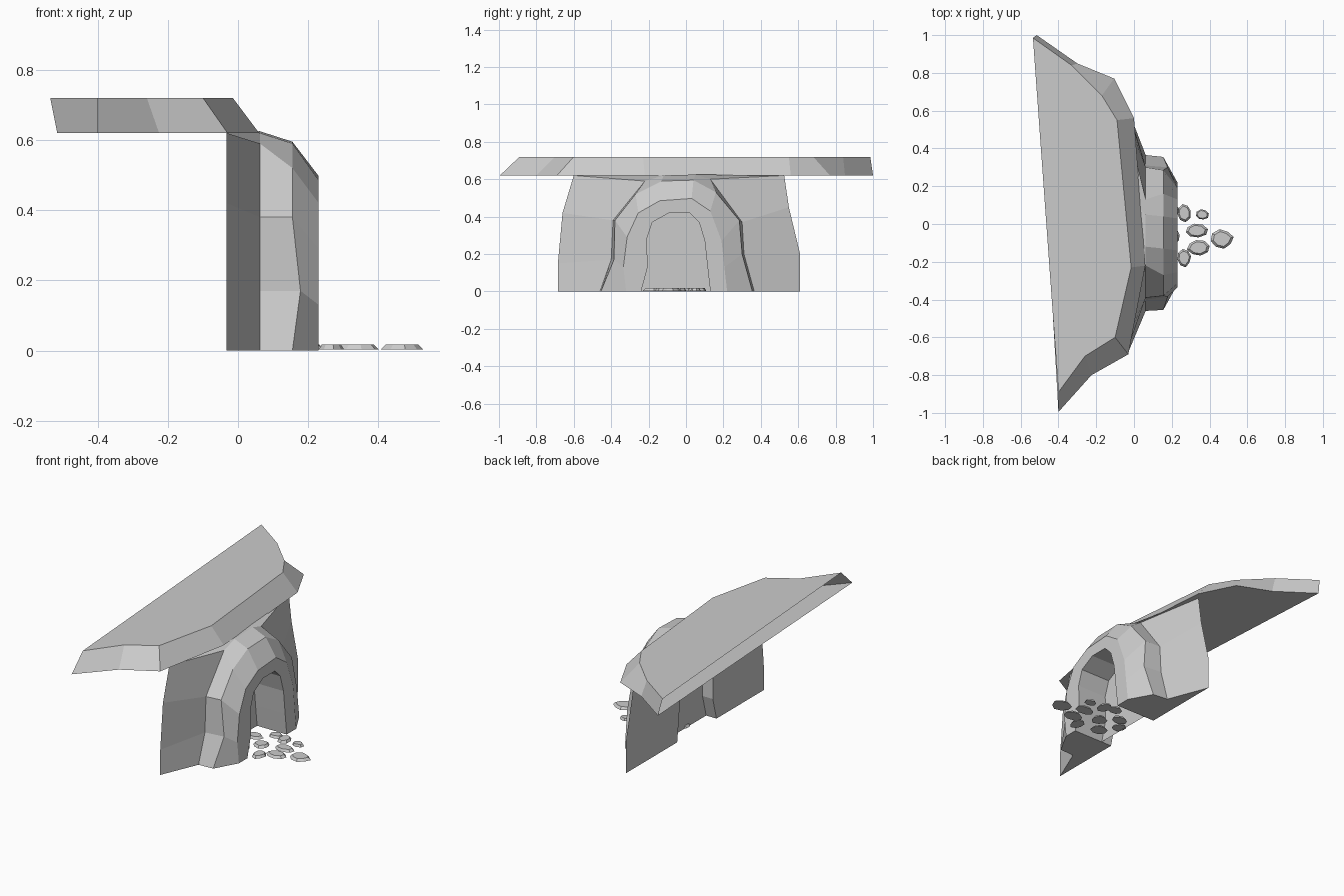
import bpy, bmesh, math, random

cube = bpy.data.objects.get("Cube")
if cube:
    bpy.data.objects.remove(cube, do_unlink=True)

stone = bpy.data.materials.new("pale grey stone")
stone.use_nodes = True
stone.diffuse_color = (0.6, 0.6, 0.6, 1)
stone.node_tree.nodes["Principled BSDF"].inputs["Base Color"].default_value = (0.6, 0.6, 0.6, 1)


def finish(name, bm):
    bmesh.ops.recalc_face_normals(bm, faces=bm.faces)
    mesh = bpy.data.meshes.new(name)
    bm.to_mesh(mesh)
    bm.free()
    mesh.materials.append(stone)
    obj = bpy.data.objects.new(name, mesh)
    bpy.context.collection.objects.link(obj)
    return obj


def add_ring(bm, points):
    return [bm.verts.new(p) for p in points]


def loft(bm, a, b, closed=False):
    n = len(a)
    for i in range(n if closed else n - 1):
        j = (i + 1) % n
        bm.faces.new((a[i], a[j], b[j], b[i]))


# Overhanging slab: sloped rim, open along its straight rear edge
lower = [(-.515, 1), (-.30, .85), (-.105, .77), (0, .56), (.06, -.22),
         (-.03, -.69), (-.225, -.80), (-.40, -.995)]
upper = [(-.535, .985), (-.33, .84), (-.17, .68), (-.09, .55), (-.015, -.23),
         (-.10, -.60), (-.26, -.70), (-.40, -.89)]
bm = bmesh.new()
low = add_ring(bm, [(x, y, .62) for x, y in lower])
top = add_ring(bm, [(x, y, .72) for x, y in upper])
loft(bm, low, top)
bm.faces.new(low)
bm.faces.new(top)
finish("overhanging_slab", bm)

# Arch and side walls: matching (y, z) outlines lofted through depth
opening = [(-.24, 0), (-.205, .13), (-.21, .28), (-.18, .37), (-.09, .42),
           (.02, .42), (.07, .37), (.10, .27), (.115, .13), (.13, 0)]
front_rim = [(-.32, 0), (-.335, .13), (-.315, .29), (-.255, .42), (-.14, .485),
             (.03, .497), (.13, .43), (.19, .27), (.205, .13), (.22, 0)]
crown = [(-.455, 0), (-.385, .17), (-.38, .38), (-.27, .52), (-.13, .59),
         (.04, .595), (.16, .53), (.285, .38), (.30, .20), (.355, 0)]
shoulder = [(-.46, 0), (-.40, .17), (-.39, .38), (-.22, .59), (-.12, .62),
            (.05, .625), (.13, .60), (.30, .37), (.31, .20), (.365, 0)]
wall = [(-.685, 0), (-.685, .15), (-.66, .42), (-.60, .62), (-.25, .62),
        (.15, .62), (.525, .62), (.55, .45), (.61, .20), (.61, 0)]
bm = bmesh.new()
rings = [add_ring(bm, [(x, y, z) for y, z in outline]) for x, outline in (
    (.035, opening), (.23, opening), (.23, front_rim), (.155, crown),
    (.062, shoulder), (-.033, wall), (-.033, opening))]
for v in (rings[3][1], rings[3][8]):
    v.co.x = .178
for a, b in zip(rings, rings[1:] + rings[:1]):
    loft(bm, a, b)
for end in (0, -1):
    bm.faces.new([r[end] for r in rings])
bm.faces.new(rings[0])
finish("arch_and_walls", bm)

# Flat paving stones with bevelled tops
random.seed(4)
stones = [(.265, .06, .04, .05), (.36, .05, .037, .03), (.33, -.035, .062, .037),
          (.465, -.08, .063, .055), (.34, -.125, .06, .042), (.265, -.18, .04, .05),
          (.20, -.065, .05, .045), (.20, .075, .045, .035), (.11, .005, .05, .04),
          (.13, -.15, .05, .045), (.06, -.06, .04, .04)]
for k, (cx, cy, rx, ry) in enumerate(stones):
    bm = bmesh.new()
    sides = 8
    wobble = [random.uniform(.85, 1.05) for _ in range(sides)]
    outline = [(w * math.cos(math.tau * i / sides + .2),
                w * math.sin(math.tau * i / sides + .2)) for i, w in enumerate(wobble)]
    base = add_ring(bm, [(cx + rx * u, cy + ry * v, .003) for u, v in outline])
    face = add_ring(bm, [(cx + .76 * rx * u, cy + .76 * ry * v, .017) for u, v in outline])
    loft(bm, base, face, True)
    bm.faces.new(base)
    bm.faces.new(face)
    finish(f"paving_stone_{k + 1}", bm)
